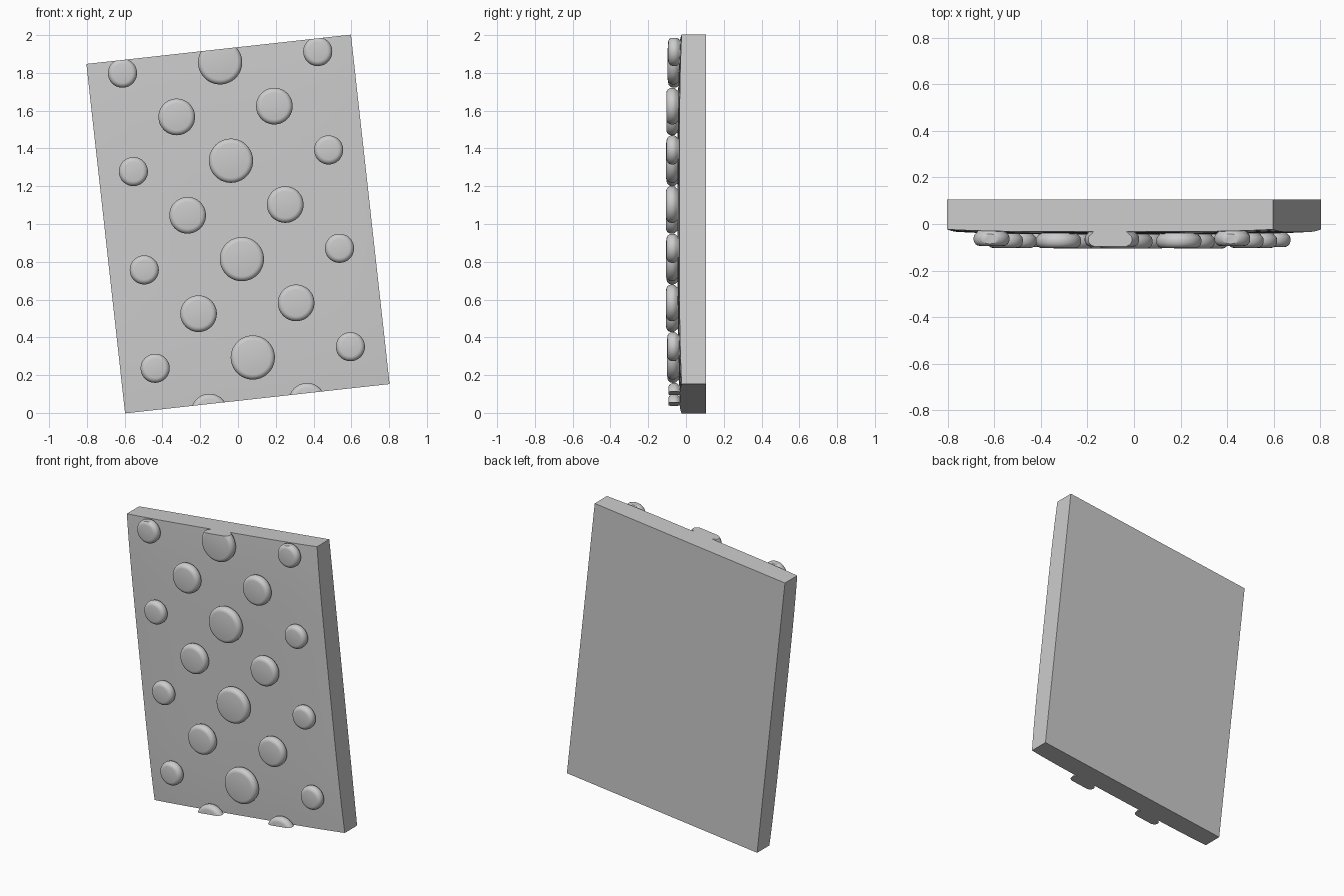
import bpy, bmesh, math
from mathutils import Vector

if "Cube" in bpy.data.objects:
    bpy.data.objects.remove(bpy.data.objects["Cube"])

W, H = 1.409, 1.861            # panel width and height before tilting
BACK = 0.106
TILT = math.atan2(0.155, 1.4)


def front_y(u, v):
    """Gently domed front face of the panel."""
    s, t = 2 * u / W, 2 * v / H
    return -0.045 + 0.010 * s ** 4 + 0.012 * t ** 4


def finish(bm, name):
    bmesh.ops.recalc_face_normals(bm, faces=bm.faces)
    mesh = bpy.data.meshes.new(name)
    bm.to_mesh(mesh)
    bm.free()
    ob = bpy.data.objects.new(name, mesh)
    bpy.context.collection.objects.link(ob)
    ob.location = (0, 0, 1)
    ob.rotation_euler = (0, -TILT, 0)
    bpy.ops.object.select_all(action='DESELECT')
    ob.select_set(True)
    bpy.context.view_layer.objects.active = ob
    bpy.ops.object.shade_smooth_by_angle(angle=math.radians(35))
    return ob


# Panel: domed front grid, straight sides, flat back
bm = bmesh.new()
bmesh.ops.create_grid(bm, x_segments=24, y_segments=32, size=0.5)
for vert in bm.verts:
    u, v = vert.co.x * W, vert.co.y * H
    vert.co = (u, front_y(u, v), v)
rim = [e for e in bm.edges if e.is_boundary]
side = bmesh.ops.extrude_edge_only(bm, edges=rim)["geom"]
for vert in (g for g in side if isinstance(g, bmesh.types.BMVert)):
    vert.co.y = BACK
bmesh.ops.holes_fill(bm, edges=[e for e in bm.edges if e.is_boundary], sides=0)
finish(bm, "panel")

# Button outline: (inset from full radius, height above the panel)
PROFILE = [(0.022, -0.01), (0.012, 0.005), (0.003, 0.014), (0.0, 0.024),
           (0.0, 0.036), (0.003, 0.046), (0.009, 0.054), (0.017, 0.059),
           (0.026, 0.061)]
SEG = 48


def button(name, u, v, r):
    """Pillow-edged disc, trimmed flush where it crosses a panel edge."""
    bm = bmesh.new()
    y0 = front_y(u, max(-H / 2, min(H / 2, v)))
    rings = []
    for inset, h in PROFILE:
        rings.append([bm.verts.new((u + (r - inset) * math.cos(a), y0 - h,
                                    v + (r - inset) * math.sin(a)))
                      for a in (2 * math.pi * i / SEG for i in range(SEG))])
    for lo, hi in zip(rings, rings[1:]):
        for i in range(SEG):
            j = (i + 1) % SEG
            bm.faces.new((lo[i], lo[j], hi[j], hi[i]))
    bm.faces.new(rings[0])
    bm.faces.new(rings[-1])
    for sign in (-1, 1):
        bmesh.ops.bisect_plane(bm, geom=bm.verts[:] + bm.edges[:] + bm.faces[:],
                               plane_co=Vector((0, 0, sign * H / 2)),
                               plane_no=Vector((0, 0, sign)), clear_outer=True)
        cut = [e for e in bm.edges if e.is_boundary]
        if cut:
            bmesh.ops.holes_fill(bm, edges=cut, sides=0)
    finish(bm, name)


# Staggered columns of buttons, largest in the middle
STEP = 0.524
columns = [("large_button", (0,), 0.861, 0.117),
           ("medium_button", (-0.26, 0.26), 0.599, 0.097),
           ("small_button", (-0.52, 0.52), 0.861, 0.077)]
for name, us, top, r in columns:
    for u in us:
        for k in range(4):
            button(name, u, top - k * STEP, r)
